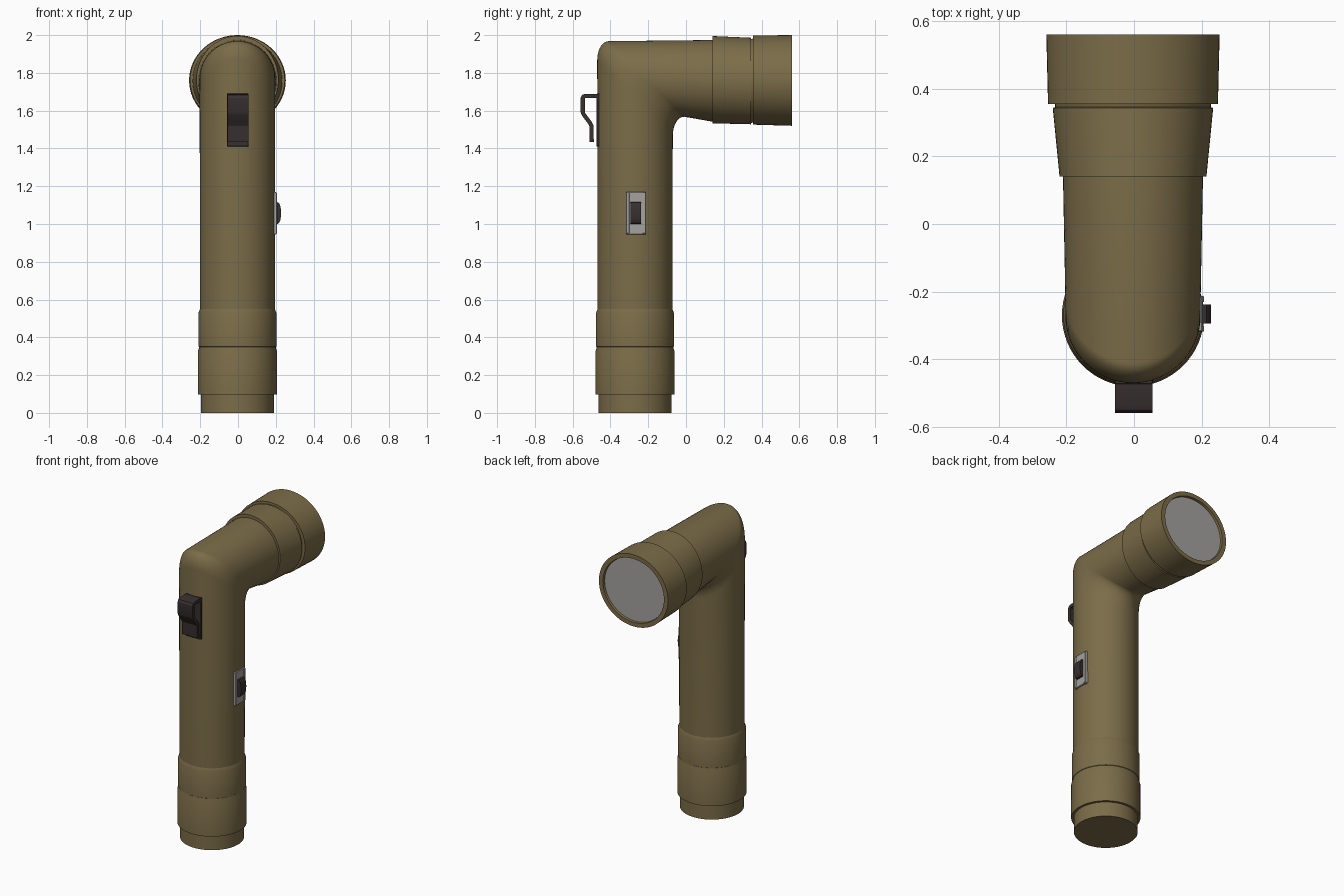
import bpy, bmesh, math
from math import sin, cos, pi

if "Cube" in bpy.data.objects:
    bpy.data.objects.remove(bpy.data.objects["Cube"])

N = 64
CX, CY, CZ = -0.003, -0.27, 1.768      # tube axis x, y and head axis z


def mat(name, rgb):
    m = bpy.data.materials.new(name)
    m.diffuse_color = (*rgb, 1)
    m.use_nodes = True
    m.node_tree.nodes["Principled BSDF"].inputs["Base Color"].default_value = m.diffuse_color
    return m


olive = mat("olive plastic", (0.2, 0.152, 0.066))
dark = mat("dark brown metal", (0.038, 0.029, 0.028))
grey = mat("light grey", (0.37, 0.36, 0.345))


def finish(bm, name, material, angle=25):
    bmesh.ops.recalc_face_normals(bm, faces=bm.faces)
    me = bpy.data.meshes.new(name)
    bm.to_mesh(me)
    bm.free()
    me.materials.append(material)
    me.shade_smooth()
    me.set_sharp_from_angle(angle=math.radians(angle))
    ob = bpy.data.objects.new(name, me)
    bpy.context.collection.objects.link(ob)
    return ob


def loft(name, rings, material, angle=25):
    """Skin a list of point rings and cap both ends."""
    bm = bmesh.new()
    vs = [[bm.verts.new(p) for p in r] for r in rings]
    n = len(vs[0])
    for a, b in zip(vs, vs[1:]):
        for i in range(n):
            j = (i + 1) % n
            bm.faces.new((a[i], a[j], b[j], b[i]))
    bm.faces.new(vs[0])
    bm.faces.new(vs[-1])
    return finish(bm, name, material, angle)


def ring_z(r, z):
    return [(CX + r * sin(2 * pi * i / N), CY - r * cos(2 * pi * i / N), z) for i in range(N)]


def ring_y(rx, rz, y, cz):
    return [(CX + rx * sin(2 * pi * i / N), y, cz + rz * cos(2 * pi * i / N)) for i in range(N)]


def bevel_box(name, lo, hi, material, bevel=0.0, seg=2):
    bm = bmesh.new()
    bmesh.ops.create_cube(bm, size=1)
    for v in bm.verts:
        v.co = [(lo[k] + hi[k]) / 2 + v.co[k] * (hi[k] - lo[k]) for k in range(3)]
    if bevel:
        bmesh.ops.bevel(bm, geom=bm.edges[:], offset=bevel, segments=seg,
                        affect='EDGES', profile=0.5)
    return finish(bm, name, material)


def extrude_x(name, outline, x0, x1, material):
    """Extrude a (y, z) outline along x."""
    return loft(name, [[(x, y, z) for y, z in outline] for x in (x0, x1)], material)


# body: vertical tube turning through a mitred, softened elbow into the head tube
R, FY, FZ, STEPS = 0.2, 0.06, 0.1, 10
rings = [ring_z(0.198, 0.5)]
for s in range(STEPS + 1):
    t = s / STEPS * pi / 2
    ring = []
    for i in range(N):
        a = 2 * pi * i / N
        u = R * cos(a)
        ring.append((CX + R * sin(a),
                     CY - u + FY * (1 - cos(t)),
                     CZ + u - FZ * (1 - sin(t))))
    rings.append(ring)
rings.append(ring_y(0.207, 0.217, 0.15, 1.757))
loft("body_tube", rings, olive, 40)

# stepped base with battery cap
base = [(0.194, 0), (0.194, 0.098), (0.210, 0.098), (0.210, 0.325), (0.203, 0.345),
        (0.203, 0.35), (0.206, 0.352), (0.206, 0.53), (0.198, 0.55)]
loft("base_cap", [ring_z(*p) for p in base], olive)

# flared head collar, groove and bezel with recessed front
head = [(0.200, 0.210, 0.14, 1.765), (0.217, 0.231, 0.14, 1.764), (0.237, 0.229, 0.343, 1.757),
        (0.230, 0.222, 0.345, 1.757), (0.230, 0.222, 0.355, 1.760), (0.251, 0.236, 0.355, 1.762),
        (0.256, 0.240, 0.56, 1.760), (0.226, 0.212, 0.56, 1.760), (0.222, 0.208, 0.535, 1.760)]
loft("head_bezel", [ring_y(*p) for p in head], olive, 20)

# lens disc
loft("lens", [ring_y(0.224, 0.210, y, 1.760) for y in (0.53, 0.545)], grey)

# clip backing plate
bevel_box("clip_plate", (-0.058, -0.474, 1.41), (0.056, -0.44, 1.69), dark, 0.003, 1)

# spring clip: bent strip following a centre line, given constant thickness
path = [(-0.465, 1.678), (-0.535, 1.678), (-0.543, 1.675), (-0.547, 1.667),
        (-0.547, 1.592), (-0.542, 1.58), (-0.508, 1.535), (-0.501, 1.52), (-0.499, 1.435)]
H = 0.011
left, right = [], []
for i, (y, z) in enumerate(path):
    y0, z0 = path[max(i - 1, 0)]
    y1, z1 = path[min(i + 1, len(path) - 1)]
    d = math.hypot(y1 - y0, z1 - z0)
    ny, nz = -(z1 - z0) / d * H, (y1 - y0) / d * H
    left.append((y + ny, z + nz))
    right.append((y - ny, z - nz))
extrude_x("belt_clip", left + right[::-1], -0.056, 0.055, dark)

# switch plate with raised rails, and domed slider
bevel_box("switch_plate", (0.17, -0.318, 0.945), (0.203, -0.213, 1.17), grey, 0.003, 1)
for k, (y0, y1) in enumerate(((-0.318, -0.300), (-0.231, -0.213))):
    bevel_box(f"switch_rail_{k}", (0.19, y0, 0.95), (0.207, y1, 1.165), grey, 0.002, 1)
dome = []
for i in range(13):
    a = pi * i / 12
    dome.append((0.205 + 0.023 * sin(a) ** 0.7, 1.058 - 0.058 * cos(a)))
dome = [(0.18, 1.0)] + dome + [(0.18, 1.116)]
loft("switch_slider", [[(x, y, z) for x, z in dome] for y in (-0.294, -0.238)], dark, 35)
